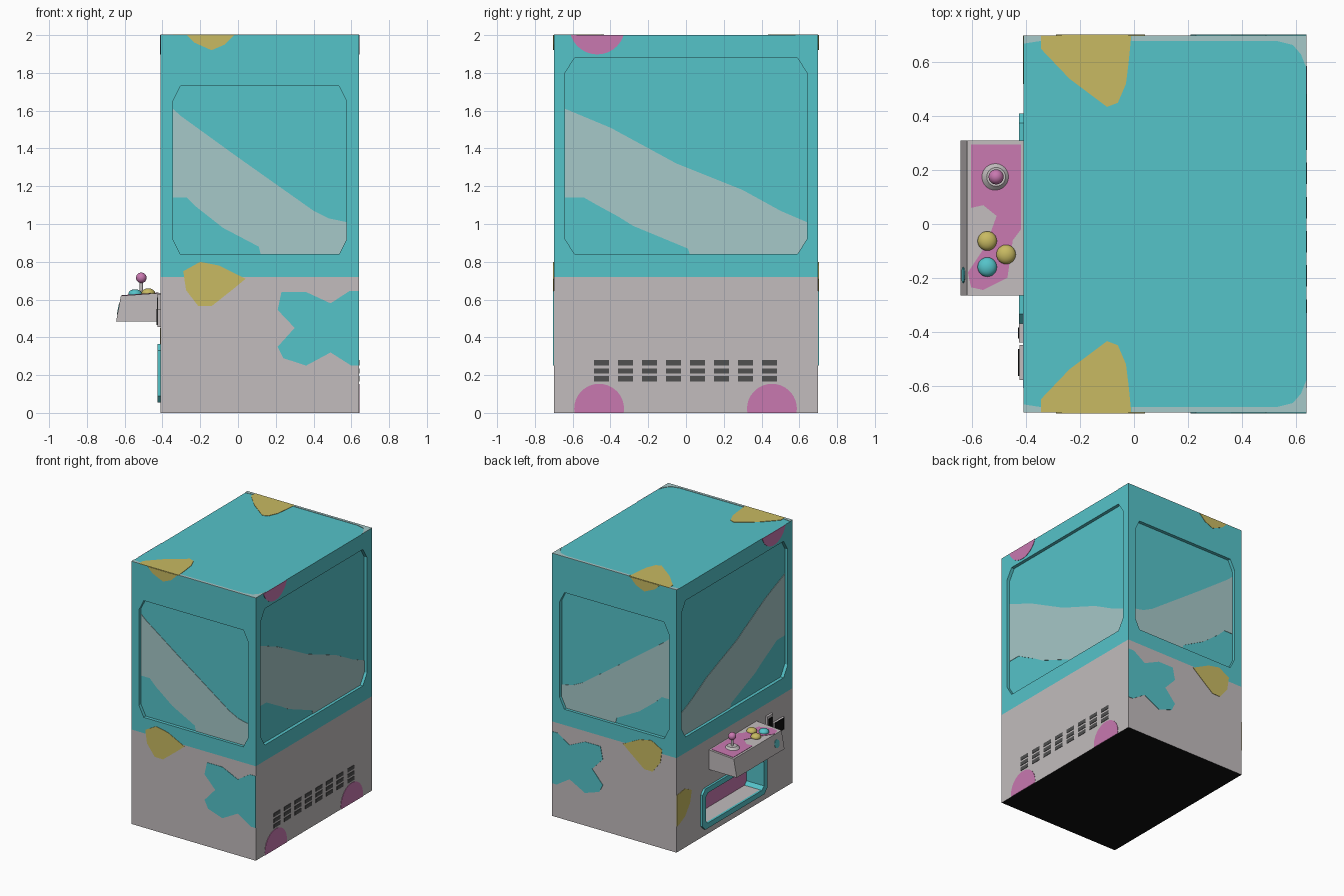
import bpy, bmesh, math

if "Cube" in bpy.data.objects:
    bpy.data.objects.remove(bpy.data.objects["Cube"])

def material(name, rgb):
    m = bpy.data.materials.new(name)
    m.diffuse_color = (*rgb, 1)
    m.use_nodes = True
    m.node_tree.nodes["Principled BSDF"].inputs["Base Color"].default_value = m.diffuse_color
    return m

TEAL = material("teal", (0.091, 0.546, 0.584))
GRAY = material("warm gray", (0.539, 0.503, 0.509))
PINK = material("pink", (0.578, 0.188, 0.434))
YELLOW = material("yellow", (0.578, 0.491, 0.122))
PALE = material("pale glass", (0.381, 0.578, 0.578))
DARK = material("dark gray", (0.08, 0.08, 0.08))
BLACK = material("black", (0.005, 0.005, 0.005))

X0, X1, Y1, TOP, SPLIT = -0.41, 0.64, 0.70, 2.0, 0.72
DEPTH, PAINT = 0.025, 0.003

def finish(name, bm, *mats):
    bmesh.ops.recalc_face_normals(bm, faces=bm.faces)
    me = bpy.data.meshes.new(name)
    bm.to_mesh(me)
    bm.free()
    ob = bpy.data.objects.new(name, me)
    bpy.context.collection.objects.link(ob)
    for m in mats:
        me.materials.append(m)
    return ob

def place(axis, u, v, p):
    return {'x': (p, u, v), 'y': (u, p, v), 'z': (u, v, p)}[axis]

def prism(name, polys, axis, a, b, mat):
    """Extrude flat outlines along an axis from a to b."""
    bm = bmesh.new()
    for pts in polys:
        lo = [bm.verts.new(place(axis, u, v, a)) for u, v in pts]
        hi = [bm.verts.new(place(axis, u, v, b)) for u, v in pts]
        bm.faces.new(lo)
        bm.faces.new(hi)
        n = len(pts)
        for i in range(n):
            j = (i + 1) % n
            bm.faces.new((lo[i], lo[j], hi[j], hi[i]))
    return finish(name, bm, mat)

def rect(u0, u1, v0, v1):
    return [(u0, v0), (u1, v0), (u1, v1), (u0, v1)]

def octagon(u0, u1, v0, v1, cu, cv):
    return [(u0 + cu, v0), (u1 - cu, v0), (u1, v0 + cv), (u1, v1 - cv),
            (u1 - cu, v1), (u0 + cu, v1), (u0, v1 - cv), (u0, v0 + cv)]

def ring(name, outer, inner, a, b, mat):
    """Frame lying across the x axis."""
    bm = bmesh.new()
    loops = [[bm.verts.new((p, u, v)) for u, v in pts]
             for p, pts in ((a, outer), (b, outer), (b, inner), (a, inner))]
    n = len(outer)
    for k in range(4):
        l0, l1 = loops[k], loops[(k + 1) % 4]
        for i in range(n):
            j = (i + 1) % n
            bm.faces.new((l0[i], l0[j], l1[j], l1[i]))
    return finish(name, bm, mat)

# Cabinet box with a colour split line
bm = bmesh.new()
bmesh.ops.create_cube(bm, size=1)
for v in bm.verts:
    v.co = (X0 if v.co.x < 0 else X1, Y1 if v.co.y > 0 else -Y1, TOP if v.co.z > 0 else 0)
bmesh.ops.bisect_plane(bm, geom=bm.verts[:] + bm.edges[:] + bm.faces[:],
                       plane_co=(0, 0, SPLIT), plane_no=(0, 0, 1))
cabinet = finish("cabinet", bm, GRAY, TEAL, PINK, BLACK)

# Window recesses and prize chute are cut out of the box
end_win = octagon(-0.345, 0.575, 0.84, 1.73, 0.04, 0.08)
side_win = octagon(-0.64, 0.64, 0.84, 1.88, 0.05, 0.08)
chute = octagon(-0.33, 0.37, 0.095, 0.325, 0.025, 0.025)
cutters = [
    prism("cut_front", [end_win], 'y', -Y1 - 0.1, -Y1 + DEPTH, TEAL),
    prism("cut_back", [end_win], 'y', Y1 + 0.1, Y1 - DEPTH, TEAL),
    prism("cut_right", [side_win], 'x', X1 + 0.1, X1 - DEPTH, TEAL),
    prism("cut_left", [side_win], 'x', X0 - 0.1, X0 + DEPTH, TEAL),
    prism("cut_chute", [chute], 'x', X0 - 0.1, X0 + 0.13, TEAL),
]
bpy.context.view_layer.objects.active = cabinet
for c in cutters:
    c.hide_render = True
    mod = cabinet.modifiers.new("cut", 'BOOLEAN')
    mod.operation, mod.solver, mod.object = 'DIFFERENCE', 'EXACT', c
    bpy.ops.object.modifier_apply(modifier=mod.name)
for c in cutters:
    bpy.data.objects.remove(c)

# Cabinet colours by height and direction
for f in cabinet.data.polygons:
    c, n = f.center, f.normal
    if c.z < 0.01:
        f.material_index = 3
    elif c.z > SPLIT:
        f.material_index = 1
    elif X0 + 0.005 < c.x < X0 + 0.14 and abs(c.y) < 0.45:
        f.material_index = 2 if n.x < -0.5 else 0 if n.z > 0.9 else 1
    else:
        f.material_index = 0

# Window reflections
end_glint = [(-0.345, 1.61), (-0.345, 1.14), (-0.27, 1.14), (-0.22, 1.09), (-0.08, 0.98),
             (0.11, 0.88), (0.12, 0.84), (0.535, 0.84), (0.575, 0.92), (0.575, 1.01),
             (0.48, 1.03), (0.4, 1.07), (-0.01, 1.36), (-0.3, 1.57)]
side_glint = [(-0.64, 1.61), (-0.64, 1.14), (-0.54, 1.14), (-0.47, 1.10), (-0.36, 1.04),
              (-0.28, 0.99), (0.01, 0.87), (0.02, 0.84), (0.59, 0.84), (0.64, 0.92),
              (0.64, 1.01), (0.5, 1.07), (0.3, 1.18), (-0.05, 1.32), (-0.4, 1.51)]
# Painted patches on the end walls and roof
splash = [(0.21, 0.545), (0.23, 0.64), (0.36, 0.64), (0.49, 0.58), (0.59, 0.645), (0.64, 0.645),
          (0.64, 0.25), (0.6, 0.25), (0.49, 0.32), (0.36, 0.25), (0.24, 0.29), (0.21, 0.35), (0.3, 0.45)]
blob = [(-0.29, 0.75), (-0.2, 0.8), (-0.1, 0.78), (0.04, 0.71), (-0.02, 0.66),
        (-0.14, 0.565), (-0.21, 0.565), (-0.275, 0.65)]
edge_blob = [(-0.27, 2), (-0.23, 1.96), (-0.14, 1.92), (-0.07, 1.95), (-0.02, 2)]
roof_blob = [(-0.345, 0.7), (-0.345, 0.65), (-0.24, 0.54), (-0.1, 0.435), (-0.06, 0.45),
             (-0.03, 0.52), (-0.02, 0.6), (-0.01, 0.7)]
roof_trim = [(-0.01, 0.7), (-0.01, 0.68), (0.53, 0.68), (0.59, 0.665), (0.62, 0.63), (0.64, 0.58), (0.64, 0.7)]
roof_trim2 = [(-0.41, 0.7), (-0.41, 0.67), (-0.345, 0.68), (-0.345, 0.7)]
for side, s in (("front", -1), ("back", 1)):
    wall, glass = s * Y1, s * (Y1 - DEPTH)
    prism(side + "_reflection", [end_glint], 'y', glass, glass + s * PAINT, PALE)
    prism(side + "_teal_patch", [splash], 'y', wall, wall + s * PAINT, TEAL)
    prism(side + "_yellow_patches", [blob, edge_blob], 'y', wall, wall + s * PAINT, YELLOW)
    flip = lambda pts: [(x, s * y) for x, y in pts]
    prism(side + "_roof_patch", [flip(roof_blob)], 'z', TOP, TOP + PAINT, YELLOW)
    prism(side + "_roof_trim", [flip(roof_trim), flip(roof_trim2)], 'z', TOP, TOP + PAINT, PALE)

# Painted patches on the long sides
def arc(cy, cz, r, a0, a1, n=20):
    return [(cy + r * math.cos(a0 + (a1 - a0) * i / n),
             cz + r * math.sin(a0 + (a1 - a0) * i / n)) for i in range(n + 1)]

top_dot = arc(-0.47, 2.045, 0.147, math.pi + 0.31, 2 * math.pi - 0.31)
for side, s, x in (("right", 1, X1), ("left", -1, X0)):
    glass = x - s * DEPTH
    prism(side + "_reflection", [side_glint], 'x', glass, glass + s * PAINT, PALE)
    prism(side + "_top_dot", [top_dot], 'x', x, x + s * PAINT, PINK)
dots = [arc(cy, 0.022, 0.132, -0.167, math.pi + 0.167) for cy in (-0.46, 0.455)]
prism("right_bottom_dots", dots, 'x', X1, X1 + PAINT, PINK)
prism("left_yellow_patch", [[(0.7, 0.435), (0.6, 0.45), (0.52, 0.41), (0.54, 0.32),
      (0.6, 0.24), (0.68, 0.2), (0.7, 0.2)]], 'x', X0, X0 - PAINT, YELLOW)

# Vent slots
slots = [rect(y - 0.04, y + 0.04, z - 0.014, z + 0.014)
         for y in [-0.447 + 0.127 * i for i in range(8)] for z in (0.18, 0.222, 0.265)]
prism("vent_slots", slots, 'x', X1, X1 + PAINT, DARK)

# Prize chute frame
ring("chute_frame", octagon(-0.37, 0.41, 0.055, 0.365, 0.035, 0.035), chute, X0, X0 - 0.017, TEAL)

# Coin and card slots
prism("coin_plate", [rect(-0.44, -0.37, 0.5, 0.63)], 'x', X0, X0 - 0.017, GRAY)
prism("coin_slot", [rect(-0.425, -0.385, 0.52, 0.61)], 'x', X0 - 0.017, X0 - 0.02, BLACK)
prism("card_plate", [rect(-0.58, -0.45, 0.455, 0.55)], 'x', X0, X0 - 0.015, GRAY)
prism("card_slot", [rect(-0.565, -0.465, 0.465, 0.55)], 'x', X0 - 0.015, X0 - 0.021, BLACK)

# Control panel
prism("control_panel", [[(-0.41, 0.485), (-0.645, 0.485), (-0.62, 0.62), (-0.41, 0.635)]],
      'y', -0.265, 0.31, GRAY)

def deck(x):
    return 0.635 + (x + 0.41) * 0.0714

paint = prism("panel_pink_paint", [[(-0.605, 0.295), (-0.42, 0.295), (-0.42, -0.02), (-0.45, -0.06),
      (-0.47, -0.2), (-0.56, -0.245), (-0.605, -0.235), (-0.617, -0.18), (-0.55, -0.08),
      (-0.51, 0.03), (-0.56, 0.07), (-0.605, 0.06)]], 'z', 0, PAINT, PINK)
for v in paint.data.vertices:
    v.co.z += deck(v.co.x)
spot = prism("panel_teal_spot", [arc(-0.19, 0.55, 0.03, 0, 2 * math.pi * 11 / 12, 11)], 'x', 0, -PAINT, TEAL)
for v in spot.data.vertices:
    v.co.x += -0.645 + (v.co.z - 0.485) * 0.025 / 0.135

# Round controls
def smooth(ob):
    bpy.ops.object.select_all(action='DESELECT')
    ob.select_set(True)
    bpy.context.view_layer.objects.active = ob
    bpy.ops.object.shade_smooth_by_angle()

def cone(name, x, y, z0, z1, r0, r1, mat):
    bm = bmesh.new()
    bmesh.ops.create_cone(bm, cap_ends=True, segments=24, radius1=r0, radius2=r1, depth=z1 - z0)
    bmesh.ops.translate(bm, verts=bm.verts, vec=(x, y, (z0 + z1) / 2))
    smooth(finish(name, bm, mat))

def ball(name, x, y, z, r, h, mat):
    bm = bmesh.new()
    bmesh.ops.create_uvsphere(bm, u_segments=24, v_segments=12, radius=r)
    for v in bm.verts:
        v.co = (v.co.x + x, v.co.y + y, v.co.z * h / r + z)
    smooth(finish(name, bm, mat))

JX, JY = -0.512, 0.175
cone("joystick_base", JX, JY, 0.622, 0.645, 0.058, 0.035, GRAY)
cone("joystick_stick", JX, JY, 0.64, 0.7, 0.009, 0.009, GRAY)
ball("joystick_knob", JX, JY, 0.715, 0.028, 0.028, PINK)
for i, (x, y, m) in enumerate([(-0.545, -0.063, YELLOW), (-0.475, -0.113, YELLOW), (-0.545, -0.16, TEAL)]):
    ball("button_%d" % (i + 1), x, y, deck(x) + 0.004, 0.036, 0.025, m)
